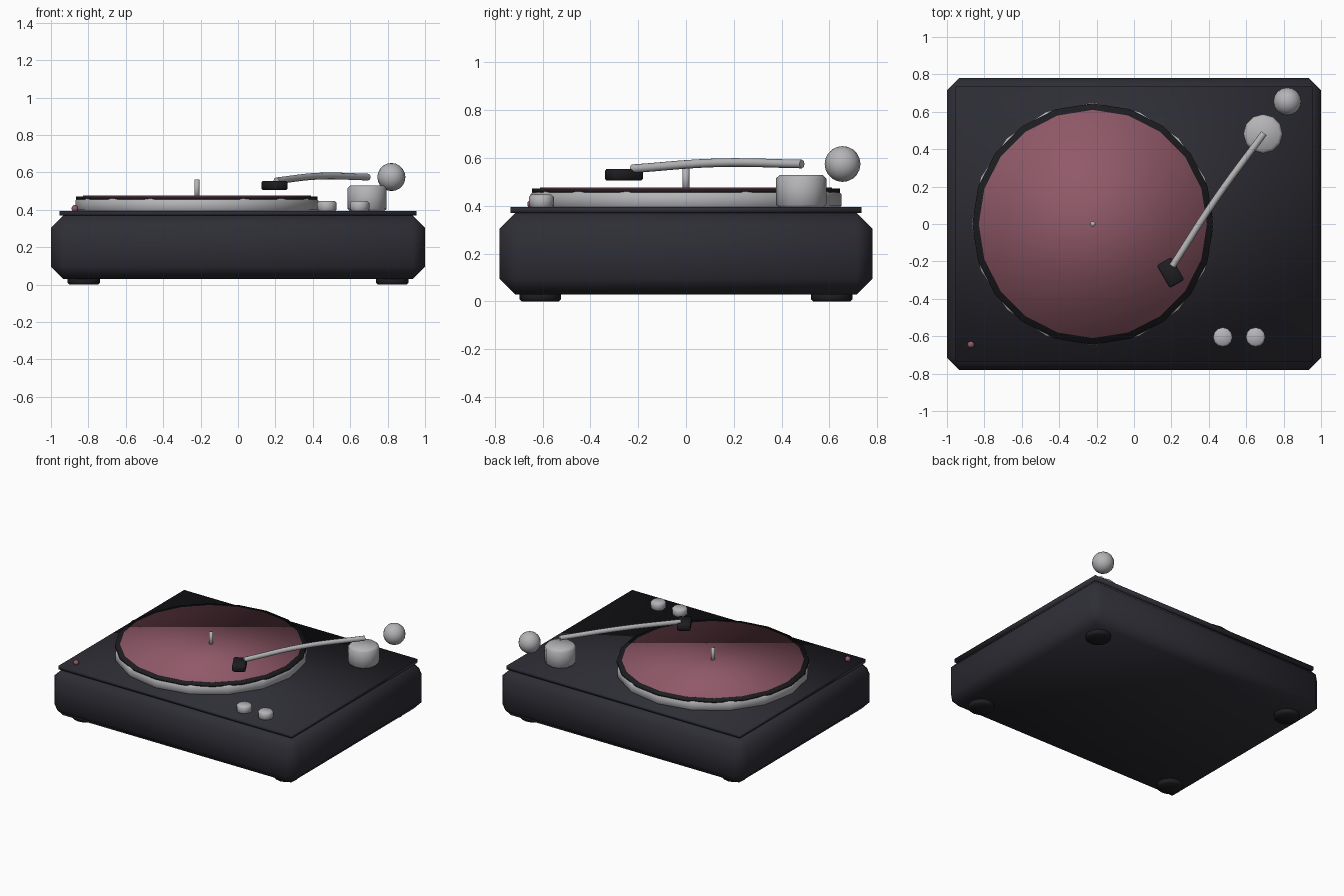
import bpy
from math import radians

cube = bpy.data.objects.get("Cube")
if cube:
    bpy.data.objects.remove(cube, do_unlink=True)


def material(name, r, g, b, rough=0.5):
    m = bpy.data.materials.new(name)
    m.use_nodes = True
    m.diffuse_color = (r, g, b, 1)
    node = m.node_tree.nodes["Principled BSDF"]
    node.inputs["Base Color"].default_value = (r, g, b, 1)
    node.inputs["Roughness"].default_value = rough
    return m


charcoal = material("charcoal", 0.027, 0.027, 0.036)
black = material("black", 0.013, 0.013, 0.016)
silver = material("silver", 0.46, 0.46, 0.48, 0.3)
rose = material("dusty rose", 0.28, 0.1, 0.14)


def finish(name, mat, bevel=0):
    """Name, colour, smooth and optionally chamfer the active object."""
    ob = bpy.context.object
    ob.name = name
    ob.data.materials.append(mat)
    bpy.ops.object.shade_smooth()
    if bevel:
        mod = ob.modifiers.new("Bevel", "BEVEL")
        mod.width = bevel
        mod.segments = 1
        mod.limit_method = "ANGLE"
        mod.angle_limit = radians(40)
    return ob


def box(name, mat, loc, size, bevel=0, turn=0):
    bpy.ops.mesh.primitive_cube_add(size=1, location=loc)
    ob = finish(name, mat, bevel)
    ob.scale = size
    bpy.ops.object.transform_apply(location=False, rotation=False, scale=True)
    ob.rotation_euler.z = turn
    return ob


def disc(name, mat, x, y, low, high, radius, sides, bevel=0):
    bpy.ops.mesh.primitive_cylinder_add(
        vertices=sides, radius=radius, depth=high - low,
        location=(x, y, (low + high) / 2))
    return finish(name, mat, bevel)


def ball(name, mat, loc, radius, segments, rings):
    bpy.ops.mesh.primitive_uv_sphere_add(
        segments=segments, ring_count=rings, radius=radius, location=loc)
    return finish(name, mat)


# Plinth, top plate and four feet
box("plinth", charcoal, (0, 0, 0.2), (2, 1.56, 0.34), 0.065)
box("top_plate", charcoal, (0, 0, 0.382), (1.91, 1.47, 0.025))
for side, sx in (("left", 1), ("right", -1)):
    for end, sy in (("front", -1), ("back", 1)):
        disc(f"{end}_{side}_foot", black, sx * 0.825, sy * 0.61,
             0, 0.04, 0.086, 16, 0.008)

# Platter, record, slip disc and spindle
cx = -0.22
disc("platter", silver, cx, 0, 0.39, 0.46, 0.65, 16, 0.01)
disc("record", black, cx, 0, 0.455, 0.472, 0.645, 20)
disc("record_face", rose, cx, 0, 0.468, 0.476, 0.61, 20)
disc("spindle", silver, cx, 0, 0.46, 0.562, 0.014, 10)

# Tonearm pivot, counterweight and curved arm
disc("arm_base", silver, 0.69, 0.482, 0.39, 0.53, 0.105, 12, 0.015)
ball("counterweight", silver, (0.82, 0.655, 0.575), 0.075, 16, 10)

curve = bpy.data.curves.new("tonearm", "CURVE")
curve.dimensions = "3D"
curve.bevel_depth = 0.018
curve.bevel_resolution = 2
curve.resolution_u = 6
curve.use_fill_caps = True
spline = curve.splines.new("BEZIER")
path = [(0.695, 0.485, 0.575), (0.435, 0.13, 0.58), (0.205, -0.225, 0.555)]
spline.bezier_points.add(len(path) - 1)
for point, co in zip(spline.bezier_points, path):
    point.co = co
    point.handle_left_type = point.handle_right_type = "AUTO"
curve.materials.append(silver)
arm = bpy.data.objects.new("tonearm", curve)
bpy.context.collection.objects.link(arm)

# Headshell at the end of the arm
box("headshell", black, (0.195, -0.26, 0.53), (0.09, 0.14, 0.05),
    0.008, radians(30))

# Control knobs and indicator lamp
for name, x in (("speed_knob", 0.475), ("volume_knob", 0.65)):
    disc(name, silver, x, -0.605, 0.39, 0.447, 0.052, 12, 0.01)
ball("indicator_lamp", rose, (-0.872, -0.645, 0.407), 0.019, 10, 8)
